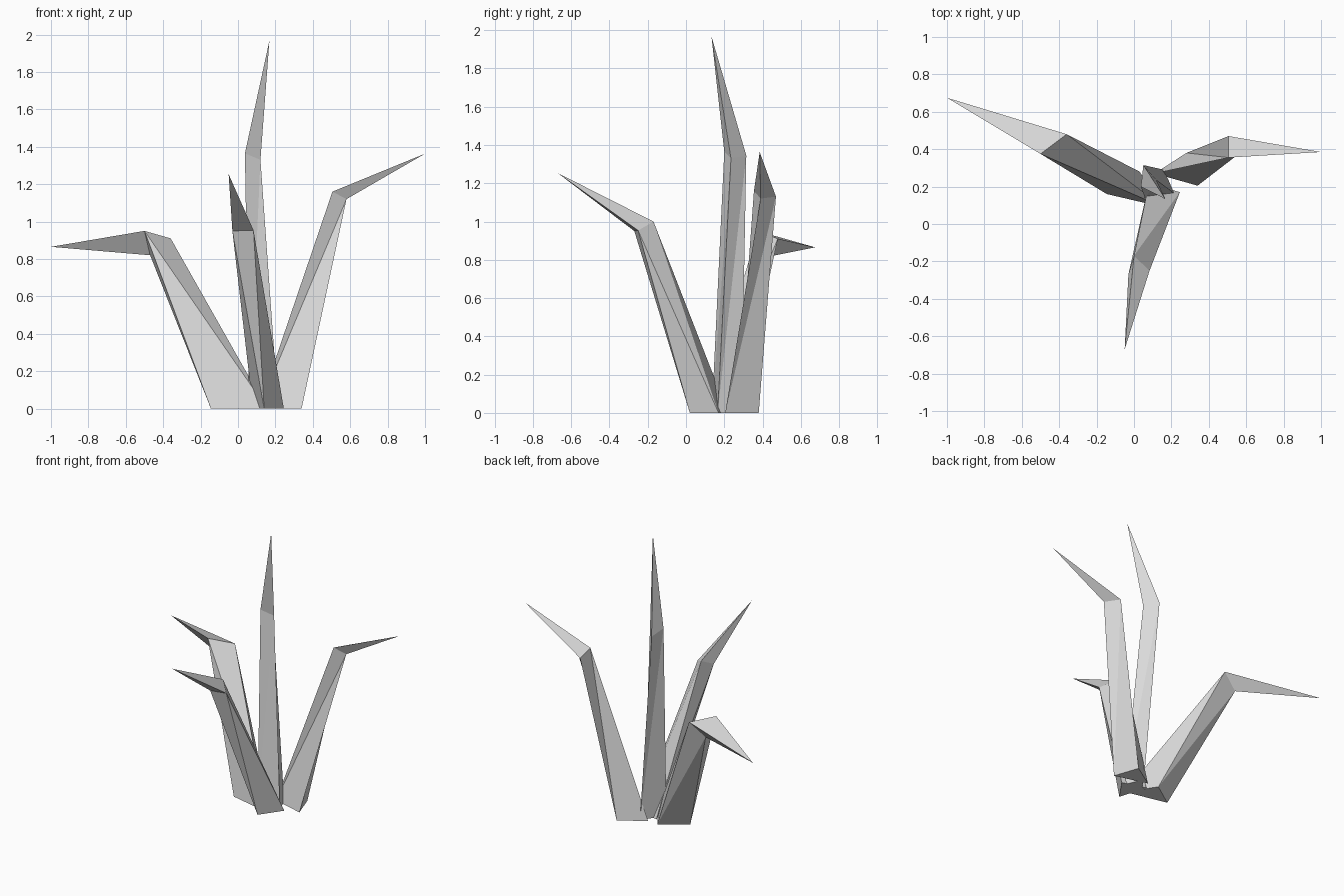
import bpy
import bmesh

cube = bpy.data.objects.get("Cube")
if cube:
    bpy.data.objects.remove(cube, do_unlink=True)

# Single pale grey material
grey = bpy.data.materials.new("pale_grey")
grey.use_nodes = True
colour = (0.7, 0.7, 0.7, 1.0)
grey.diffuse_color = colour
grey.node_tree.nodes["Principled BSDF"].inputs["Base Color"].default_value = colour


def blade(name, base, bend, tip):
    """Three-sided blade: base triangle on the ground, bend triangle, pointed tip."""
    bm = bmesh.new()
    b = [bm.verts.new((x, y, 0)) for x, y in base]
    m = [bm.verts.new(p) for p in bend]
    t = bm.verts.new(tip)
    bm.faces.new(b[::-1])
    for i in range(3):
        j = (i + 1) % 3
        bm.faces.new((b[i], b[j], m[j]))   # lower stem, split along the twist
        bm.faces.new((b[i], m[j], m[i]))
        bm.faces.new((m[i], m[j], t))      # pointed end
    bmesh.ops.recalc_face_normals(bm, faces=bm.faces)
    mesh = bpy.data.meshes.new(name)
    bm.to_mesh(mesh)
    bm.free()
    mesh.materials.append(grey)
    obj = bpy.data.objects.new(name, mesh)
    bpy.context.collection.objects.link(obj)


# Low blade sweeping to the back right
blade("right_blade",
      [(-0.145, 0.16), (0.155, 0.09), (0.03, 0.28)],
      [(-0.47, 0.45, 0.82), (-0.50, 0.375, 0.95), (-0.36, 0.48, 0.91)],
      (-1.0, 0.675, 0.865))

# Blade leaning forward
blade("front_blade",
      [(0.14, 0.02), (0.245, 0.17), (0.08, 0.22)],
      [(-0.03, -0.27, 0.95), (0.083, -0.25, 0.953), (0.0, -0.17, 1.0)],
      (-0.05, -0.67, 1.253))

# Blade sweeping to the left
blade("left_blade",
      [(0.34, 0.205), (0.28, 0.38), (0.11, 0.27)],
      [(0.58, 0.39, 1.12), (0.505, 0.47, 1.13), (0.505, 0.355, 1.16)],
      (1.0, 0.385, 1.363))

# Tall upright blade
blade("tall_blade",
      [(0.215, 0.165), (0.16, 0.29), (0.06, 0.135)],
      [(0.12, 0.235, 1.33), (0.05, 0.315, 1.345), (0.037, 0.20, 1.365)],
      (0.168, 0.133, 1.968))
